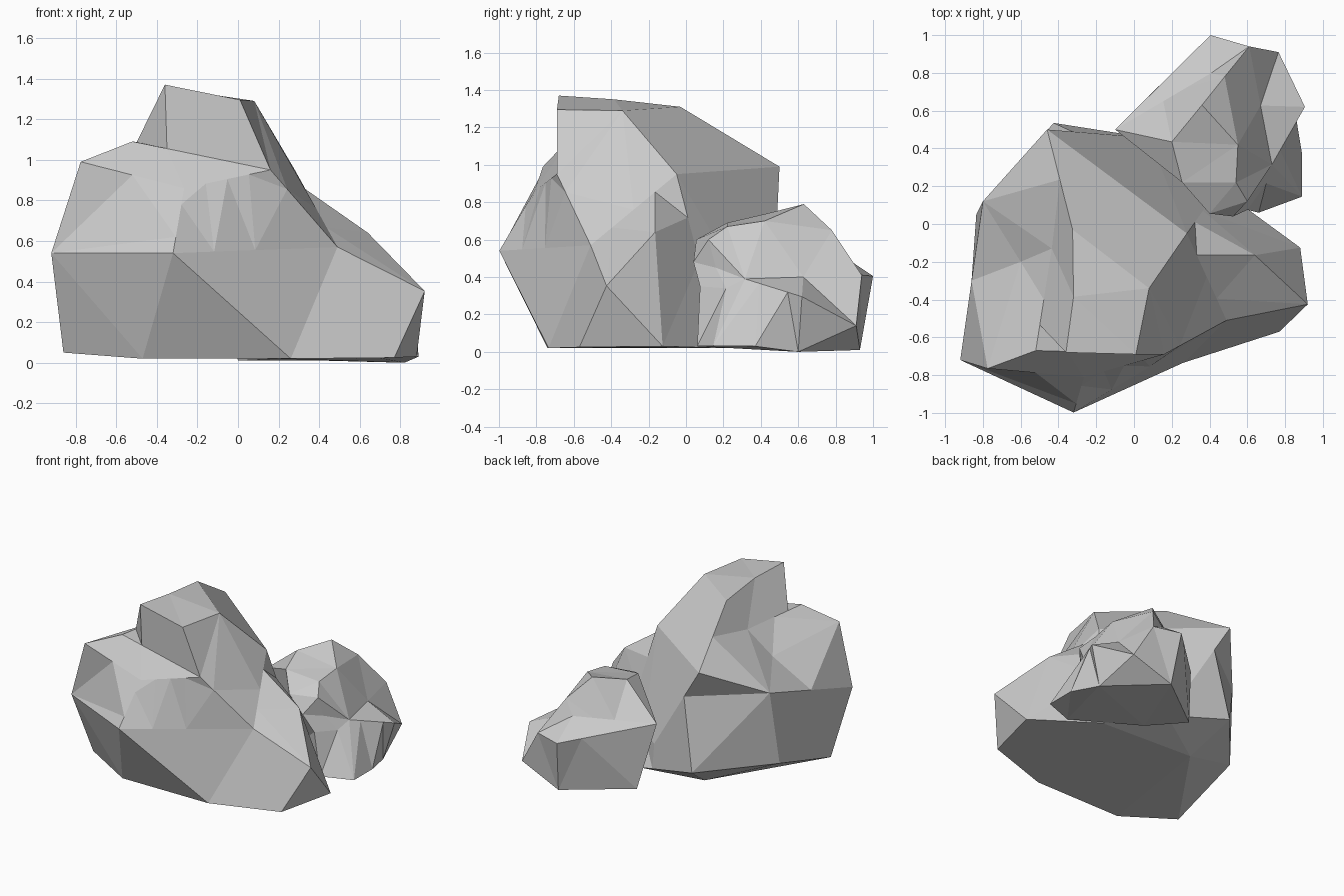
import bpy
import bmesh
from mathutils import Vector

cube = bpy.data.objects.get("Cube")
if cube:
    bpy.data.objects.remove(cube, do_unlink=True)

stone = bpy.data.materials.new("stone_grey")
stone.use_nodes = True
stone.diffuse_color = (0.6, 0.6, 0.6, 1)
for node in stone.node_tree.nodes:
    if node.type == 'BSDF_PRINCIPLED':
        node.inputs["Base Color"].default_value = stone.diffuse_color
        node.inputs["Roughness"].default_value = 0.9


def chiselled_rock(name, core, corners, creases):
    """Flat-faced stone: corners are skinned on a sphere around the core,
    then moved out to place. Each crease is held by points along it."""
    core = Vector(core)
    points = [Vector(c) for c in corners]
    for start, end in creases:
        points += [Vector(start).lerp(Vector(end), t / 4) for t in (1, 2, 3)]
    bm = bmesh.new()
    places = {bm.verts.new((p - core).normalized()): p for p in points}
    bmesh.ops.convex_hull(bm, input=bm.verts[:])
    for vert, place in places.items():
        vert.co = place
    bmesh.ops.recalc_face_normals(bm, faces=bm.faces[:])
    bmesh.ops.dissolve_limit(bm, angle_limit=0.02, verts=bm.verts[:], edges=bm.edges[:])
    mesh = bpy.data.meshes.new(name)
    bm.to_mesh(mesh)
    bm.free()
    mesh.materials.append(stone)
    obj = bpy.data.objects.new(name, mesh)
    bpy.context.scene.collection.objects.link(obj)


# Large boulder: front and left shoulder
nose = (-.32, -.998, .54)
brow = (-.265, -.81, .86)
elbow = (-.92, -.72, .54)
shoulder = (-.775, -.765, .99)
ledge_left = (-.52, -.67, 1.09)
ledge_right = (.16, -.69, .95)
flank = (-.8, .12, .78)
valley = (-.6, -.2, .89)
valley_top = (-.435, -.13, 1.08)
# Crown
peak = (-.36, -.68, 1.37)
peak_right = (.01, -.69, 1.295)
crown_mid = (-.32, -.385, 1.35)
crown_right = (.08, -.34, 1.29)
crown_back = (-.325, -.03, 1.31)
# Right slope and back
hip = (.49, -.51, .57)
point = (.92, -.425, .353)
slope = (.64, -.165, .64)
ridge = (.28, -.05, .95)
back_top = (-.46, .5, .99)
back_low = (-.425, .535, .22)
back_mid = (.08, .456, .1)
# Foot
foot_flank = (-.835, .05, .22)
foot_left = (-.86, -.54, .05)
foot_nose = (-.47, -.74, .02)
foot_front = (.26, -.735, .02)
foot_point = (.77, -.57, .025)
foot_right = (.88, -.125, .03)
foot_inner = (.45, .19, .02)
foot_back = (-.32, .23, .02)

chiselled_rock(
    "large_boulder", (0, -.2, .5),
    [nose, brow, elbow, shoulder, ledge_left, ledge_right, flank, valley, valley_top,
     peak, peak_right, crown_mid, crown_right, crown_back,
     hip, point, slope, ridge, back_top, back_low, back_mid,
     foot_flank, foot_left, foot_nose, foot_front, foot_point, foot_right,
     foot_inner, foot_back],
    [(nose, hip), (nose, brow), (brow, shoulder), (brow, ledge_right),
     (ledge_left, ledge_right), (ledge_left, valley_top), (ledge_right, hip),
     (ridge, hip), (ridge, back_top), (crown_back, back_top), (elbow, flank),
     (ridge, foot_inner), (ridge, back_mid), (back_top, back_mid),
     (back_low, back_mid), (hip, foot_front), (nose, foot_front)])

# Small rock leaning against the back
top = [(.36, .63, .79), (.2, .435, .74), (.255, .22, .69), (.55, .42, .7),
       (.48, .78, .65), (.4, .055, .6), (.54, .22, .67), (.6, .12, .6)]
west, north, north_step = (-.1, .5, .5), (.405, 1, .405), (.41, .8, .54)
ridge_back, ridge_front, east = (.61, .94, .41), (.73, .315, .39), (.905, .62, .295)
middle = [west, north, north_step, ridge_back, ridge_front, east, (.765, .91, .14)]
# Hollow on the side facing the boulder
hollow = [(.525, .04, .48), (.62, .16, .45), (.7, .215, .34), (.6, .075, .35)]
base = [(0, .6, .01), (.44, .93, .01), (.82, .6, 0), (.89, .37, .03),
        (.89, .145, .03), (.66, .06, .03), (.2, .35, .02)]
chiselled_rock("small_rock", (.42, .5, .35), top + middle + hollow + base,
               [(ridge_back, ridge_front), (ridge_front, east), (west, north),
                (west, north_step)])
